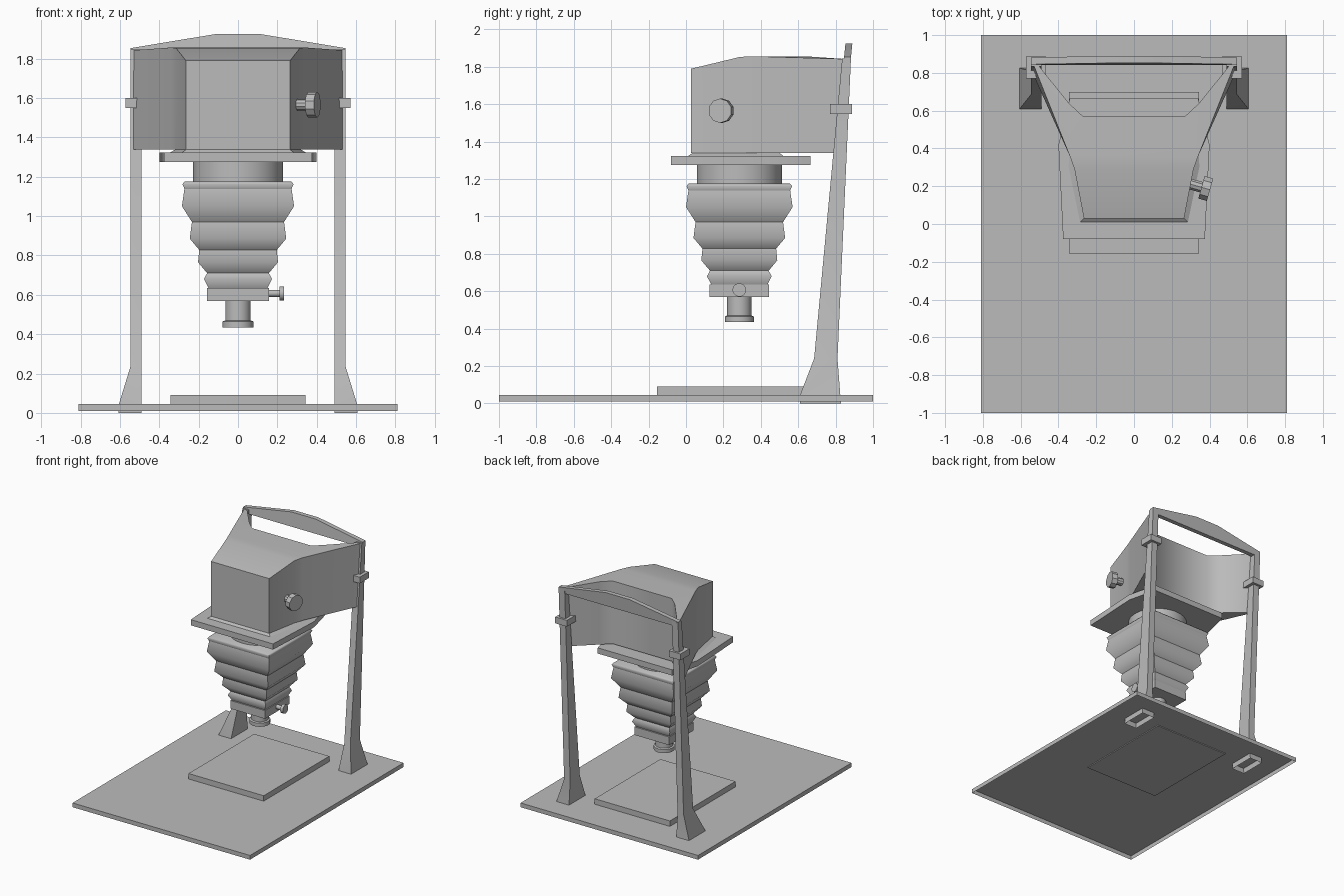
import bpy, bmesh, math
from mathutils import Vector

if "Cube" in bpy.data.objects:
    bpy.data.objects.remove(bpy.data.objects["Cube"])

GREY = (0.5, 0.5, 0.5, 1)
mat = bpy.data.materials.new("plain grey")
mat.use_nodes = True
mat.diffuse_color = GREY
mat.node_tree.nodes["Principled BSDF"].inputs["Base Color"].default_value = GREY

AXIS_Y = 0.285  # optical axis of the head


def finish(bm, name, angle=30):
    bmesh.ops.recalc_face_normals(bm, faces=bm.faces)
    mesh = bpy.data.meshes.new(name)
    bm.to_mesh(mesh)
    bm.free()
    mesh.materials.append(mat)
    ob = bpy.data.objects.new(name, mesh)
    bpy.context.collection.objects.link(ob)
    bpy.ops.object.select_all(action='DESELECT')
    ob.select_set(True)
    bpy.context.view_layer.objects.active = ob
    bpy.ops.object.shade_smooth_by_angle(angle=math.radians(angle))


def loft(name, rings, caps=(True, True), angle=30):
    """Skin a stack of equal-length point rings."""
    bm = bmesh.new()
    rows = [[bm.verts.new(p) for p in ring] for ring in rings]
    n = len(rows[0])
    for a, b in zip(rows, rows[1:]):
        for i in range(n):
            j = (i + 1) % n
            bm.faces.new((a[i], a[j], b[j], b[i]))
    for cap, row in zip(caps, (rows[0], rows[-1])):
        if cap:
            bm.faces.new(row)
    finish(bm, name, angle)


def rect(x0, x1, y0, y1, z):
    return [(x0, y0, z), (x1, y0, z), (x1, y1, z), (x0, y1, z)]


def box(name, x0, x1, y0, y1, z0, z1, bottom=True):
    loft(name, [rect(x0, x1, y0, y1, z) for z in (z0, z1)], caps=(bottom, True))


def turned(name, origin, direction, profile, sides=32):
    """Round part from (distance, radius) pairs along a direction."""
    rot = Vector(direction).to_track_quat('Z', 'Y')
    rings = []
    for d, r in profile:
        ring = []
        for i in range(sides):
            a = math.tau * (i + 0.5) / sides
            ring.append(Vector(origin) + rot @ Vector((r * math.cos(a), r * math.sin(a), d)))
        rings.append(ring)
    loft(name, rings)


def mirrored(half):
    return half + [(-x, y) for x, y in reversed(half)]


# Baseboard, hollow underneath, and paper easel
box("baseboard", -0.81, 0.81, -1, 1, 0.01, 0.045, bottom=False)
box("easel", -0.343, 0.343, -0.155, 0.70, 0.038, 0.09)

# Posts with flared feet, leaning back, and their clamps
POST = [(0, 0.49, 0.607, 0.61, 0.828), (0.045, 0.49, 0.605, 0.61, 0.825),
        (0.24, 0.49, 0.545, 0.685, 0.81), (1.845, 0.49, 0.545, 0.835, 0.882)]
for side, label in ((1, "left"), (-1, "right")):
    loft(label + "_post",
         [rect(side * a, side * b, c, d, z) for z, a, b, c, d in POST],
         caps=(False, True))
    box(label + "_clamp", side * 0.465, side * 0.572, 0.77, 0.888, 1.548, 1.6)

# Arched bar joining the posts, flat underneath
ARCH = mirrored([(0.545, 1.81), (0.545, 1.853), (0.11, 1.925)])
loft("arched_bar", [[(x, y + (z - 1.85) * 0.1, z) for x, z in ARCH]
                    for y in (0.845, 0.882)])

# Lamp hood: flared sides, stepped roof and a recessed back wall
OUTER = [(0.265, 0.028), (0.315, 0.29), (0.34, 0.36), (0.533, 0.845)]
RECESS = [(0.51, 0.845), (0.345, 0.64), (0.27, 0.57)]
ROOF_Z = {0.028: 1.79, 0.29: 1.853, 0.845: 1.842}
bm = bmesh.new()
sides = []
for s in (1, -1):
    sides.append([[bm.verts.new((s * x, y, ROOF_Z.get(y, 1.856))) for x, y in OUTER + RECESS],
                  [bm.verts.new((s * x, min(y, 0.79), 1.338)) for x, y in OUTER + RECESS]])
for top, low in sides:
    for i in range(6):
        bm.faces.new((top[i], top[i + 1], low[i + 1], low[i]))
(top_l, low_l), (top_r, low_r) = sides
for row_l, row_r in ((top_l, top_r), (low_l, low_r)):
    for a, b in ((0, 1), (1, 2), (2, 6)):
        bm.faces.new((row_l[a], row_l[b], row_r[b], row_r[a]))
    for row in (row_l, row_r):
        bm.faces.new((row[2], row[5], row[6]))
        bm.faces.new((row[2], row[3], row[4], row[5]))
for i in (0, 6):
    bm.faces.new((top_l[i], top_r[i], low_r[i], low_l[i]))
finish(bm, "lamp_hood", 48)

# Bevelled seat between hood and carrier plate
SEAT = mirrored([(0.31, 0.5), (0.315, 0.3), (0.26, 0.035)])
loft("hood_seat", [[(x * s, AXIS_Y + (y - AXIS_Y) * s, z) for x, y in SEAT]
                   for s, z in ((1.12, 1.318), (1, 1.34))])

# Carrier plate
PLATE = mirrored([(0.34, 0.665), (0.4, 0.42), (0.375, -0.08)])
loft("carrier_plate", [[(x, y, z) for x, y in PLATE] for z in (1.275, 1.322)])

# Round neck and square bellows, one piece per fold
turned("neck", (0, AXIS_Y, 1.16), (0, 0, 1), [(0, 0.228), (0.12, 0.228)], 48)
FOLDS = [[(1.175, 0.272), (1.162, 0.282), (1.138, 0.272)],
         [(1.138, 0.272), (1.05, 0.285), (0.97, 0.234)],
         [(0.97, 0.234), (0.885, 0.245), (0.828, 0.197)],
         [(0.828, 0.197), (0.765, 0.203), (0.71, 0.157)],
         [(0.71, 0.157), (0.68, 0.173), (0.63, 0.147)]]
for number, fold in enumerate(FOLDS, 1):
    loft(f"bellows_fold_{number}",
         [rect(-w, w, AXIS_Y - w, AXIS_Y + w, z) for z, w in fold],
         caps=(number == 1, False), angle=65)

# Lens board, lens and focus knob
box("lens_board", -0.158, 0.158, AXIS_Y - 0.16, AXIS_Y + 0.16, 0.568, 0.635)
turned("lens", (0, AXIS_Y, 0.435), (0, 0, 1),
       [(0, 0.078), (0.03, 0.078), (0.035, 0.065), (0.14, 0.065)])
turned("focus_knob", (0.15, AXIS_Y, 0.607), (1, 0, 0),
       [(0, 0.018), (0.06, 0.018), (0.06, 0.036), (0.084, 0.036)], 16)

# Large knob on the hood side
turned("hood_knob", (0.285, 0.215, 1.565), (0.95, -0.27, 0),
       [(0, 0.03), (0.075, 0.03), (0.075, 0.065), (0.122, 0.065)], 10)
